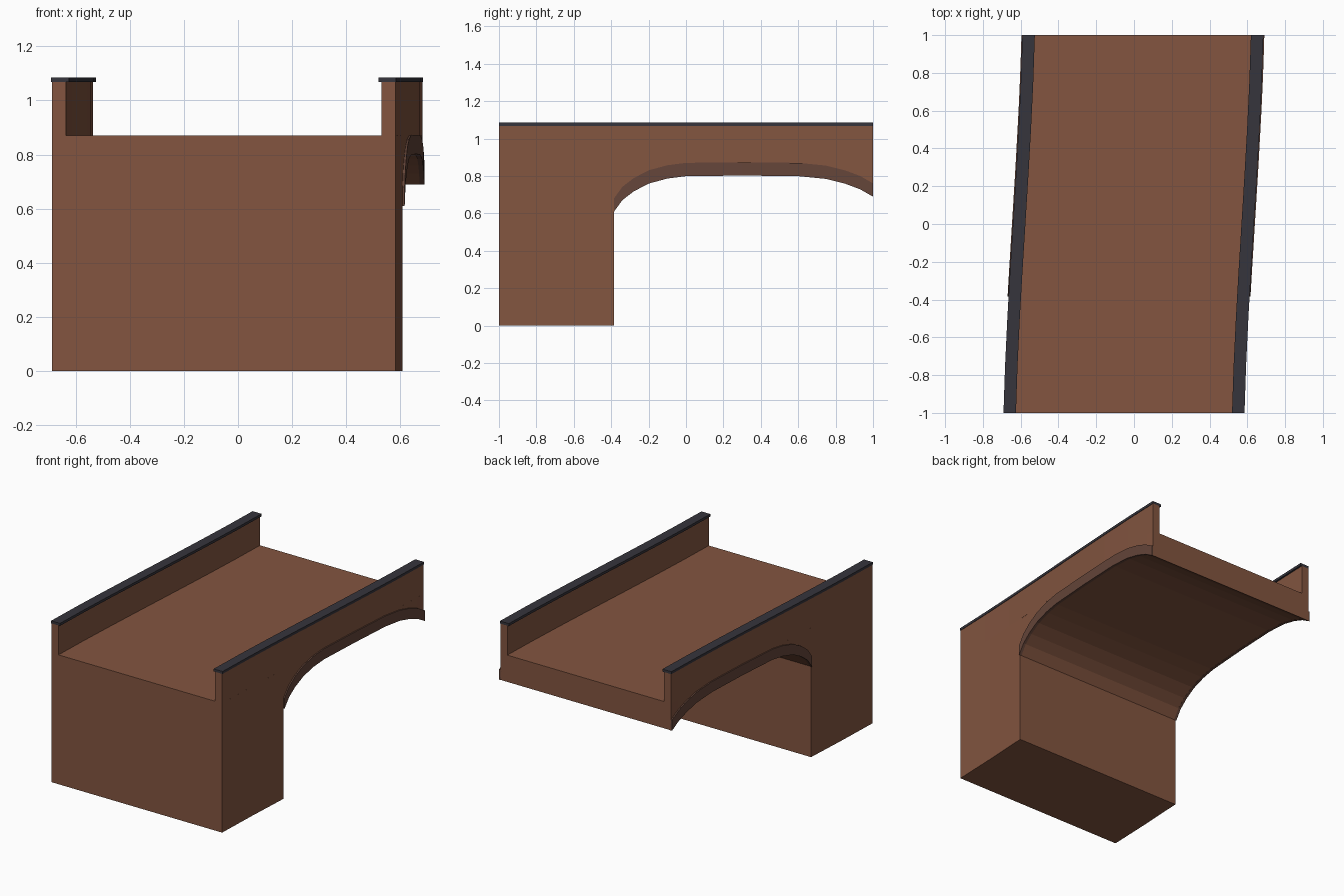
import bpy
import bmesh

if "Cube" in bpy.data.objects:
    bpy.data.objects.remove(bpy.data.objects["Cube"])


def material(name, rgb):
    mat = bpy.data.materials.new(name)
    mat.use_nodes = True
    mat.diffuse_color = (*rgb, 1)
    mat.node_tree.nodes["Principled BSDF"].inputs["Base Color"].default_value = (*rgb, 1)
    return mat


brick = material("brown brick", (0.227, 0.091, 0.051))
trim = material("dark brick", (0.130, 0.060, 0.042))
slate = material("slate", (0.037, 0.035, 0.045))

HALF = 0.635      # half width of the bridge
DECK = 0.87       # road height
WALL_TOP = 1.068
RING = 0.07       # height of the arch ring

# underside of the arch as (y, z)
ARCH = [(-0.385, 0.61), (-0.34, 0.672), (-0.28, 0.718), (-0.2, 0.76),
        (-0.1, 0.787), (0, 0.8), (0.3, 0.803), (0.6, 0.8),
        (0.75, 0.785), (0.85, 0.76), (0.93, 0.73), (1, 0.69)]


def bend(y):
    """Sideways drift of the gently curved road."""
    return 0.0625 * y - 0.0125 * y ** 3 - 0.003


def loft(name, stations, mat):
    """Box section swept along the road; stations are (y, x0, x1, z0, z1)."""
    bm = bmesh.new()
    rings = []
    for y, x0, x1, z0, z1 in stations:
        b = bend(y)
        corners = ((x0, z0), (x1, z0), (x1, z1), (x0, z1))
        rings.append([bm.verts.new((x + b, y, z)) for x, z in corners])
    for a, c in zip(rings, rings[1:]):
        for i in range(4):
            j = (i + 1) % 4
            bm.faces.new((a[i], a[j], c[j], c[i]))
    bm.faces.new(rings[0])
    bm.faces.new(rings[-1])
    bmesh.ops.remove_doubles(bm, verts=bm.verts, dist=0.0001)
    bmesh.ops.recalc_face_normals(bm, faces=bm.faces)
    mesh = bpy.data.meshes.new(name)
    bm.to_mesh(mesh)
    bm.free()
    mesh.materials.append(mat)
    obj = bpy.data.objects.new(name, mesh)
    bpy.context.collection.objects.link(obj)
    return obj


# pier and arched deck in one solid
pier = [(y, -HALF, HALF, 0, DECK) for y in (-1, -0.7, ARCH[0][0])]
span = [(y, -HALF, HALF, z, DECK) for y, z in ARCH]
loft("pier_and_deck", pier + span, brick)

# parapets, copings and arch rings on both sides
road = [-1 + i / 4 for i in range(9)]
for side, label in ((1, "left"), (-1, "right")):
    def strip(inner, outer):
        return sorted((side * inner, side * outer))

    loft(label + "_parapet",
         [(y, *strip(HALF - 0.052, HALF), DECK, WALL_TOP) for y in road], brick)
    loft(label + "_coping",
         [(y, *strip(HALF - 0.063, HALF + 0.003), WALL_TOP, 1.085) for y in road], slate)
    loft(label + "_arch_ring",
         [(y, *strip(HALF - 0.01, HALF + 0.008), z - 0.001, z + RING) for y, z in ARCH], trim)
